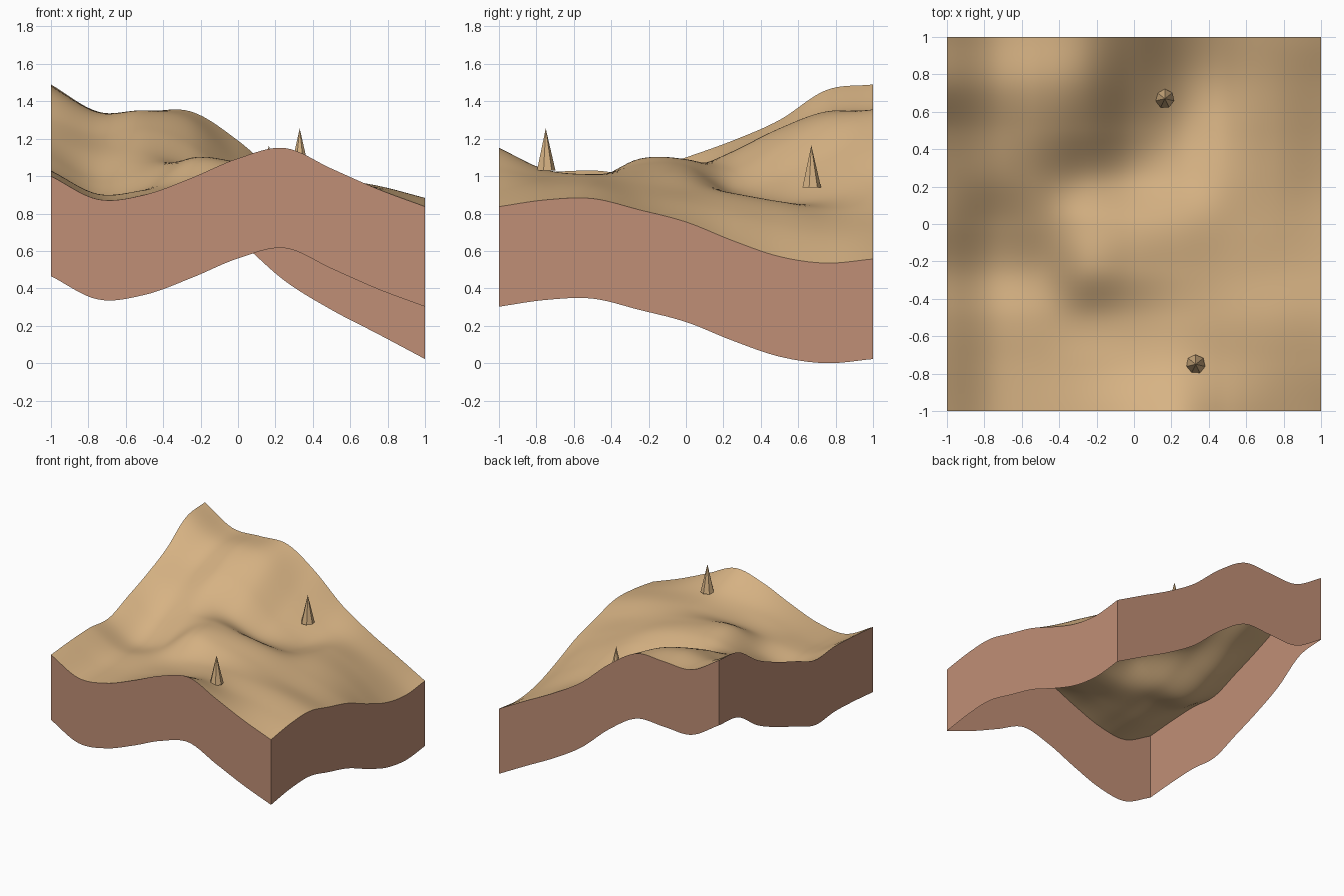
import bpy
import bmesh
from mathutils import Vector

cube = bpy.data.objects.get("Cube")
if cube:
    bpy.data.objects.remove(cube, do_unlink=True)


def material(name, colour):
    mat = bpy.data.materials.new(name)
    mat.use_nodes = True
    mat.diffuse_color = (*colour, 1)
    mat.node_tree.nodes["Principled BSDF"].inputs["Base Color"].default_value = (*colour, 1)
    return mat


sand = material("sand tan", (0.68, 0.45, 0.23))
clay = material("clay brown", (0.53, 0.275, 0.18))

# Height profiles across x in hundredths, one per row from front to back
PROFILES = [
    (100, 87.6, 90, 99, 109.5, 115, 104, 93, 83.7),
    (102, 88.8, 90.5, 96, 100.5, 103.5, 99, 94, 87.3),
    (103, 90.5, 92.5, 96.5, 99.5, 101, 98.5, 94.5, 88),
    (101.5, 88.5, 93.5, 108.5, 106.5, 102, 95.5, 89, 82),
    (110, 98, 103, 109, 106, 101, 93.5, 86, 75.5),
    (119, 112, 113, 104, 93, 90, 90.5, 81.5, 65.5),
    (130, 122, 125.5, 117, 97.5, 86, 86, 75, 57),
    (146, 133, 134.5, 129, 107.5, 89.5, 81.5, 70, 53.5),
    (149, 134.5, 134.5, 134.5, 119, 97.5, 82, 69, 55.7),
]
WALL_DEPTH = 0.535
STEPS = 64


def spline(values, t):
    """Smooth curve through evenly spaced values, t from 0 to 1."""
    last = len(values) - 1
    padded = [2 * values[0] - values[1], *values, 2 * values[-1] - values[-2]]
    i = min(int(t * last), last - 1)
    f = t * last - i
    a, b, c, d = padded[i:i + 4]
    return b + f / 2 * (c - a + f * (2 * a - 5 * b + 4 * c - d + f * (3 * (b - c) + d - a)))


def height(x, y):
    column = [spline(row, (x + 1) / 2) for row in PROFILES]
    return spline(column, (y + 1) / 2) / 100


def add_object(name, bm, mat, smooth):
    mesh = bpy.data.meshes.new(name)
    bm.to_mesh(mesh)
    bm.free()
    mesh.materials.append(mat)
    for poly in mesh.polygons:
        poly.use_smooth = smooth
    obj = bpy.data.objects.new(name, mesh)
    bpy.context.collection.objects.link(obj)
    return obj


# Rolling ground: a fine grid lifted to the height profiles
bm = bmesh.new()
bmesh.ops.create_grid(bm, x_segments=STEPS, y_segments=STEPS, size=1)
for v in bm.verts:
    v.co.z = height(v.co.x, v.co.y)
add_object("ground_surface", bm, sand, True)

# Cut earth walls: open strips hanging from each edge of the ground
corners = [Vector(c) for c in ((-1, -1), (1, -1), (1, 1), (-1, 1))]
sides = ("front_wall", "right_wall", "back_wall", "left_wall")
sides = ("front_wall", "left_wall", "back_wall", "right_wall")
for i, name in enumerate(sides):
    start, end = corners[i], corners[(i + 1) % 4]
    bm = bmesh.new()
    pairs = []
    for k in range(STEPS + 1):
        x, y = start.lerp(end, k / STEPS)
        top = height(x, y)
        pairs.append((bm.verts.new((x, y, max(top - WALL_DEPTH, 0))),
                      bm.verts.new((x, y, top))))
    for (low_a, high_a), (low_b, high_b) in zip(pairs, pairs[1:]):
        bm.faces.new((low_a, low_b, high_b, high_a))
    add_object(name, bm, clay, False)

# Faceted rock spikes standing on the ground
SPIKE_HEIGHT = 0.225
spikes = {"front_spike": (0.33, -0.75, 1.03), "back_spike": (0.165, 0.67, 0.94)}
for name, place in spikes.items():
    bm = bmesh.new()
    bmesh.ops.create_cone(bm, cap_ends=True, segments=7, radius1=0.052,
                          radius2=0, depth=SPIKE_HEIGHT)
    spike = add_object(name, bm, sand, False)
    spike.location = Vector(place) + Vector((0, 0, SPIKE_HEIGHT / 2))
